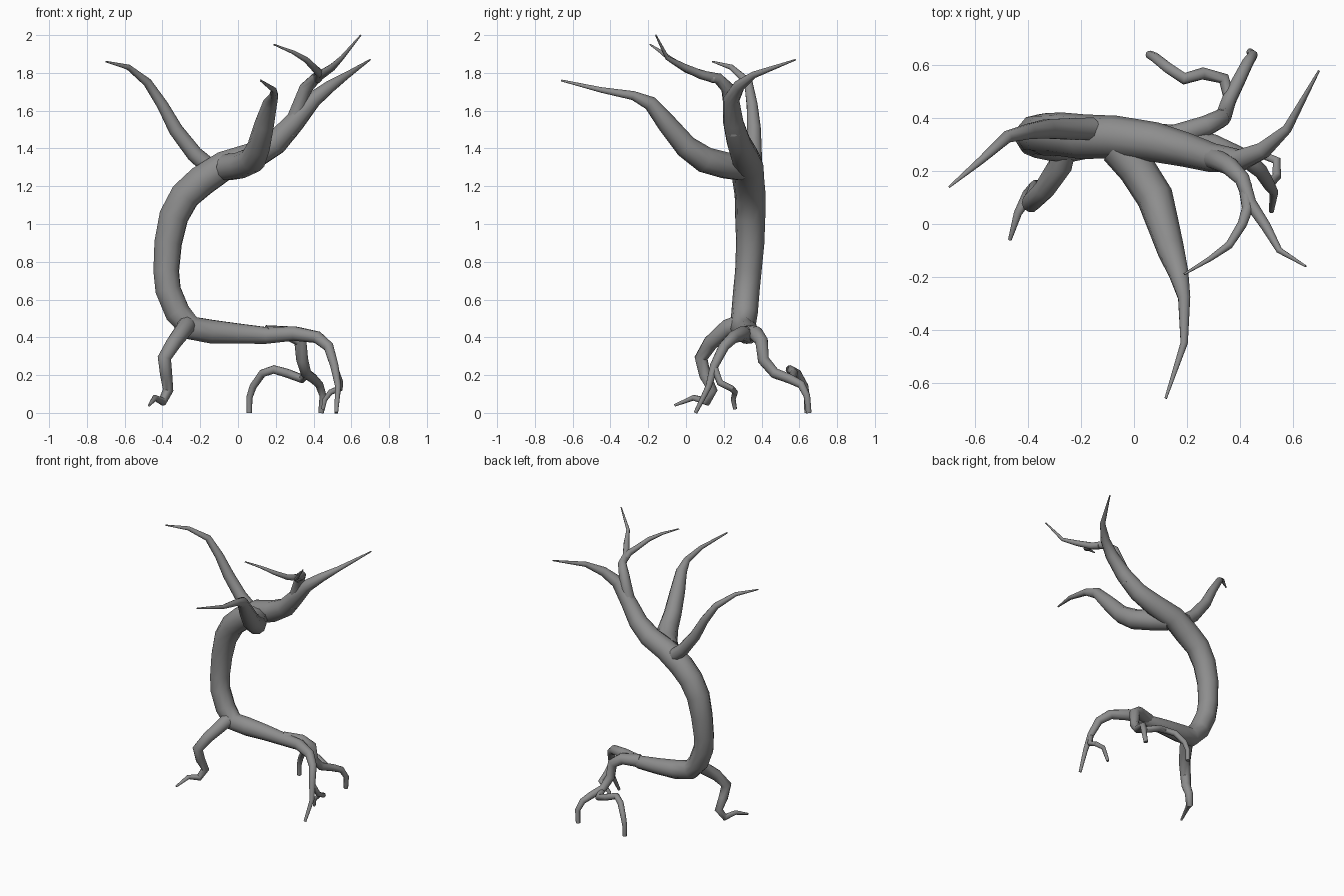
import bpy
import bmesh
import math
from mathutils import Vector

SIDES = 10
UNIT = 0.01  # paths and radii are written in hundredths

default_cube = bpy.data.objects.get("Cube")
if default_cube:
    bpy.data.objects.remove(default_cube, do_unlink=True)


def make_material(name, color):
    material = bpy.data.materials.new(name)
    material.use_nodes = True
    material.diffuse_color = color
    shader = next(n for n in material.node_tree.nodes if n.type == "BSDF_PRINCIPLED")
    shader.inputs["Base Color"].default_value = color
    shader.inputs["Roughness"].default_value = 0.8
    return material


bark = make_material("grey bark", (0.27, 0.27, 0.27, 1.0))


def radius_at(keys, fraction):
    """Interpolate evenly spaced radius keys along a limb."""
    position = fraction * (len(keys) - 1)
    index = min(int(position), len(keys) - 2)
    blend = position - index
    return keys[index] * (1 - blend) + keys[index + 1] * blend


def make_limb(name, path, radii):
    """Sweep a tapering round section along a path, with flat end caps."""
    points = [Vector(p) * UNIT for p in path]
    steps = [(b - a).normalized() for a, b in zip(points, points[1:])]
    tangents = [steps[0]]
    tangents += [(a + b).normalized() for a, b in zip(steps, steps[1:])]
    tangents.append(steps[-1])

    bm = bmesh.new()
    rings = []
    side = tangents[0].orthogonal().normalized()
    previous = tangents[0]
    for i, (point, tangent) in enumerate(zip(points, tangents)):
        # carry the section frame along so the tube does not twist
        side = previous.rotation_difference(tangent) @ side
        side = (side - tangent * side.dot(tangent)).normalized()
        other = tangent.cross(side)
        previous = tangent
        radius = radius_at(radii, i / (len(points) - 1)) * UNIT
        ring = []
        for k in range(SIDES):
            angle = math.tau * k / SIDES
            offset = side * math.cos(angle) + other * math.sin(angle)
            ring.append(bm.verts.new(point + offset * radius))
        rings.append(ring)

    for lower, upper in zip(rings, rings[1:]):
        for k in range(SIDES):
            n = (k + 1) % SIDES
            bm.faces.new((lower[k], lower[n], upper[n], upper[k]))
    bm.faces.new(list(reversed(rings[0])))
    bm.faces.new(rings[-1])
    bmesh.ops.recalc_face_normals(bm, faces=bm.faces)

    mesh = bpy.data.meshes.new(name)
    bm.to_mesh(mesh)
    bm.free()
    mesh.materials.append(bark)
    limb = bpy.data.objects.new(name, mesh)
    bpy.context.collection.objects.link(limb)

    bpy.ops.object.select_all(action="DESELECT")
    limb.select_set(True)
    bpy.context.view_layer.objects.active = limb
    bpy.ops.object.shade_smooth_by_angle(angle=math.radians(50))
    return limb


# Trunk: one sweep from the long root's tip, round the base and up to the crown
make_limb("trunk_and_long_root", [
    (52, 5, 0), (53, 12, 14), (51, 15, 25), (48, 20, 35), (42, 25, 40),
    (30, 30, 42), (15, 33, 41), (0, 33, 42), (-14, 32, 43), (-25, 30, 45),
    (-32, 31, 53), (-37, 32, 65), (-38, 33, 75), (-37, 34, 90),
    (-34, 34, 104), (-28, 34, 115), (-19, 33, 123), (-7, 33, 131),
    (8, 31, 136), (20, 28, 143), (30, 25, 154), (40, 24, 166),
    (49, 28, 173), (58, 36, 179), (70, 58, 187),
], [1, 2.3, 3.3, 4.6, 6.5, 7, 7, 8, 8.5, 7.5, 5.5, 3.2, 0.4])

# Branches
make_limb("right_branch", [
    (-16, 36, 131), (-23, 36, 137), (-33, 36, 150), (-40, 35, 163),
    (-48, 33, 175), (-58, 24, 183), (-70, 14, 186),
], [4.5, 4.2, 3, 2, 0.4])

make_limb("front_branch", [
    (-6, 29, 130), (1, 21, 131), (8, 10, 134), (11, 0, 141),
    (14, -10, 153), (17, -19, 164), (19, -28, 168), (19, -45, 171),
    (12, -66, 176),
], [7.2, 7, 5.2, 2.4, 0.5])

make_limb("crown_branch", [
    (27, 26, 148), (32, 24, 161), (36, 22, 172), (41, 17, 177),
    (44, 8, 179), (50, -1, 183), (55, -10, 188), (65, -16, 200),
], [4.5, 3.7, 2.6, 1.8, 0.4])

make_limb("crown_twig", [
    (42, 15, 177), (43, 6, 180), (41, 0, 182), (36, -8, 187),
    (29, -13, 191), (19, -19, 195),
], [2.6, 2, 1.4, 0.4])

# Roots
make_limb("front_root", [
    (-27, 29, 47), (-28, 22, 45), (-34, 13, 37), (-39, 8, 29),
    (-38, 10, 20), (-37, 14, 12), (-40, 11, 6), (-44, 4, 8),
    (-47, -6, 4),
], [5.2, 4, 3.2, 2.4, 0.7])

make_limb("back_root", [
    (15, 33, 42), (27, 37, 42), (33, 40, 38), (34, 41, 28),
    (36, 47, 21), (40, 55, 18), (43, 61, 15), (45, 64, 9), (44, 65, 0),
], [4.5, 3.5, 2.8, 2.2, 1.5])

make_limb("back_root_arch", [
    (36, 48, 20), (34, 55, 18), (26, 57, 21), (19, 55, 23),
    (13, 59, 21), (8, 63, 14), (6, 64, 8), (6, 64, 0),
], [2.2, 2.4, 2, 1.4])

make_limb("small_side_root", [
    (51, 15, 24), (54, 18, 16), (54, 24, 13), (49, 26, 11),
    (46, 25, 7), (45, 26, 2),
], [1.9, 1.7, 1.5, 1])
